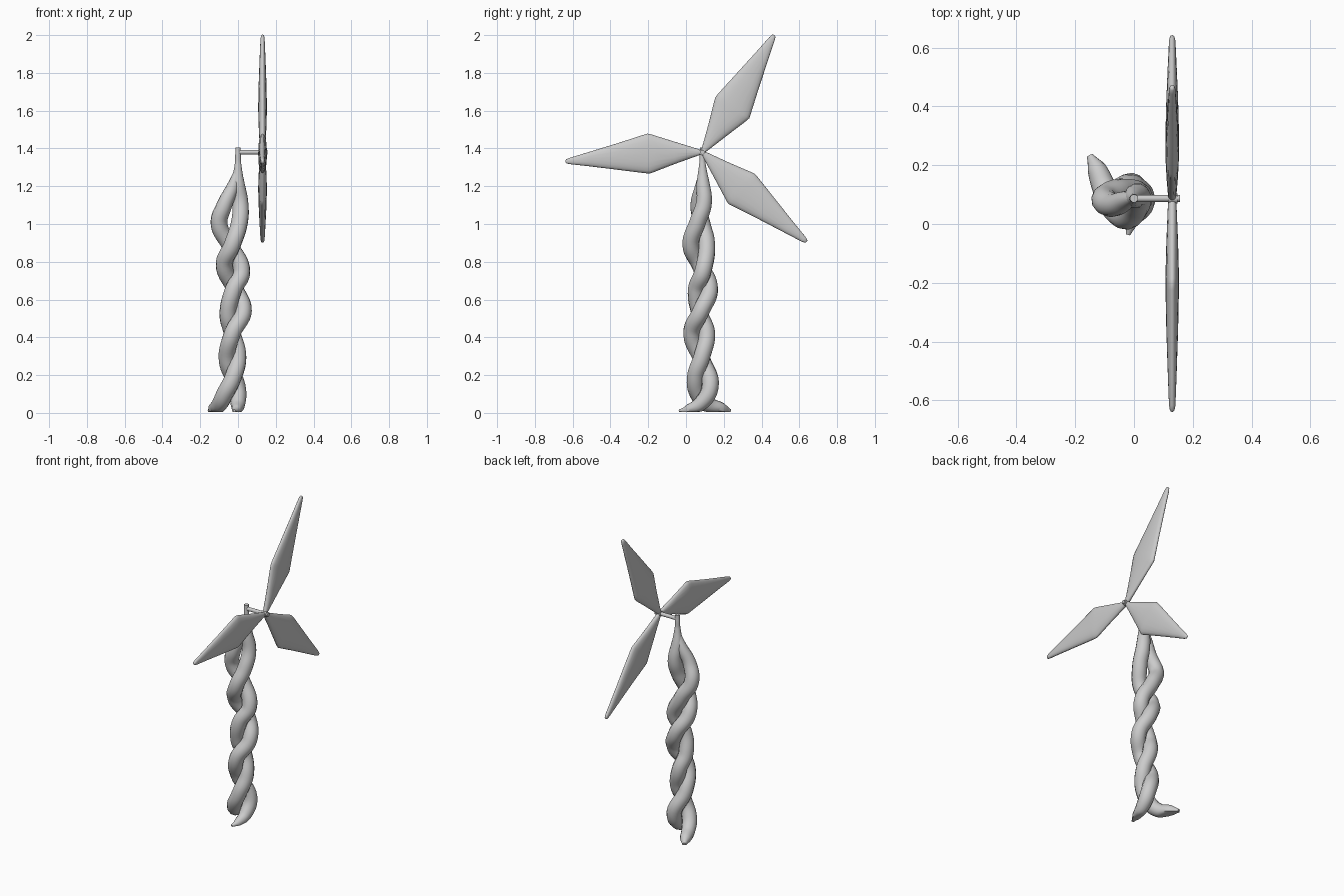
import bpy, bmesh, math
from mathutils import Vector

if "Cube" in bpy.data.objects:
    bpy.data.objects.remove(bpy.data.objects["Cube"])

HUB = Vector((0.13, 0.087, 1.38))


def finish(ob, angle=40):
    bpy.ops.object.select_all(action='DESELECT')
    ob.select_set(True)
    bpy.context.view_layer.objects.active = ob
    bpy.ops.object.shade_smooth_by_angle(angle=math.radians(angle))


def strand(name, pts):
    # tapered tube through x, y, z, radius points
    cu = bpy.data.curves.new(name, 'CURVE')
    cu.dimensions = '3D'
    cu.bevel_depth = 1.0
    cu.bevel_resolution = 4
    cu.resolution_u = 8
    cu.use_fill_caps = True
    sp = cu.splines.new('BEZIER')
    sp.bezier_points.add(len(pts) - 1)
    sp.radius_interpolation = 'CARDINAL'
    for bp, (x, y, z, r) in zip(sp.bezier_points, pts):
        bp.co = (x, y, z)
        bp.radius = r
        bp.handle_left_type = bp.handle_right_type = 'AUTO'
    ob = bpy.data.objects.new(name, cu)
    bpy.context.collection.objects.link(ob)
    bpy.ops.object.select_all(action='DESELECT')
    ob.select_set(True)
    bpy.context.view_layer.objects.active = ob
    bpy.ops.object.convert(target='MESH')
    ob = bpy.context.view_layer.objects.active
    # flatten the foot on the ground
    for v in ob.data.vertices:
        v.co.z = max(v.co.z, 0.005)
    finish(ob, 50)


def blade(name, angle):
    # stations: distance, low edge, high edge, half thickness
    stations = [(0.0, -0.010, 0.010, 0.012), (0.03, -0.022, 0.018, 0.015),
                (0.15, -0.068, 0.052, 0.020), (0.265, -0.113, 0.088, 0.023),
                (0.283, -0.118, 0.093, 0.023), (0.305, -0.113, 0.091, 0.023),
                (0.45, -0.077, 0.063, 0.020), (0.60, -0.042, 0.034, 0.015),
                (0.705, -0.018, 0.015, 0.011), (0.722, -0.012, 0.010, 0.008),
                (0.727, -0.006, 0.005, 0.004)]
    a = math.radians(angle)
    u = Vector((0, math.cos(a), math.sin(a)))
    v = Vector((0, -math.sin(a), math.cos(a)))
    n = 20
    bm = bmesh.new()
    rings = []
    for d, lo, hi, th in stations:
        ring = []
        for i in range(n):
            t = 2 * math.pi * i / n
            c, s = math.cos(t), math.sin(t)
            c = math.copysign(abs(c) ** 0.8, c)
            p = HUB + u * d + v * ((lo + hi) / 2 + c * (hi - lo) / 2)
            p.x += s * th
            ring.append(bm.verts.new(p))
        rings.append(ring)
    for r0, r1 in zip(rings, rings[1:]):
        for i in range(n):
            j = (i + 1) % n
            bm.faces.new((r0[i], r0[j], r1[j], r1[i]))
    bm.faces.new(rings[0])
    bm.faces.new(rings[-1])
    bmesh.ops.recalc_face_normals(bm, faces=bm.faces)
    me = bpy.data.meshes.new(name)
    bm.to_mesh(me)
    bm.free()
    ob = bpy.data.objects.new(name, me)
    bpy.context.collection.objects.link(ob)
    finish(ob, 60)


def rod(name, x0, x1, r):
    bpy.ops.mesh.primitive_cylinder_add(
        vertices=20, radius=r, depth=x1 - x0,
        location=((x0 + x1) / 2, HUB.y, HUB.z), rotation=(0, math.pi / 2, 0))
    ob = bpy.context.object
    ob.name = name
    finish(ob)


# Two stems twisted round each other, joining at the top
R = 0.045
strand("main_stem", [
    (-0.02, -0.036, 0.010, 0.008), (-0.008, 0.01, 0.018, 0.025),
    (0.0, 0.08, 0.052, 0.040), (-0.005, 0.128, 0.14, R),
    (-0.057, 0.085, 0.28, R), (-0.03, 0.03, 0.42, R),
    (0.028, 0.08, 0.54, R), (-0.015, 0.125, 0.655, R),
    (-0.073, 0.075, 0.78, R), (-0.03, 0.026, 0.89, R),
    (0.008, 0.062, 1.01, R), (0.013, 0.095, 1.11, 0.043),
    (0.0, 0.09, 1.22, 0.035), (0.0, 0.087, 1.31, 0.019),
    (0.0, 0.087, 1.37, 0.015), (0.0, 0.087, 1.405, 0.014)])
strand("second_stem", [
    (-0.150, 0.232, 0.010, 0.012), (-0.128, 0.19, 0.022, 0.032),
    (-0.098, 0.115, 0.045, 0.042), (-0.070, 0.065, 0.10, R),
    (-0.025, 0.050, 0.19, R), (0.0, 0.085, 0.30, R),
    (-0.03, 0.11, 0.42, R), (-0.053, 0.075, 0.52, R),
    (-0.025, 0.055, 0.65, R), (0.02, 0.09, 0.75, R),
    (-0.045, 0.11, 0.89, R), (-0.100, 0.085, 1.0, R),
    (-0.072, 0.065, 1.10, 0.041), (-0.027, 0.08, 1.20, 0.032),
    (0.0, 0.087, 1.30, 0.014)])

# Axle, hub and three blades
rod("axle", -0.005, 0.157, 0.012)
rod("hub", 0.115, 0.148, 0.017)
for i, angle in enumerate((58.6, 183.9, 319.4)):
    blade(f"blade_{i + 1}", angle)
